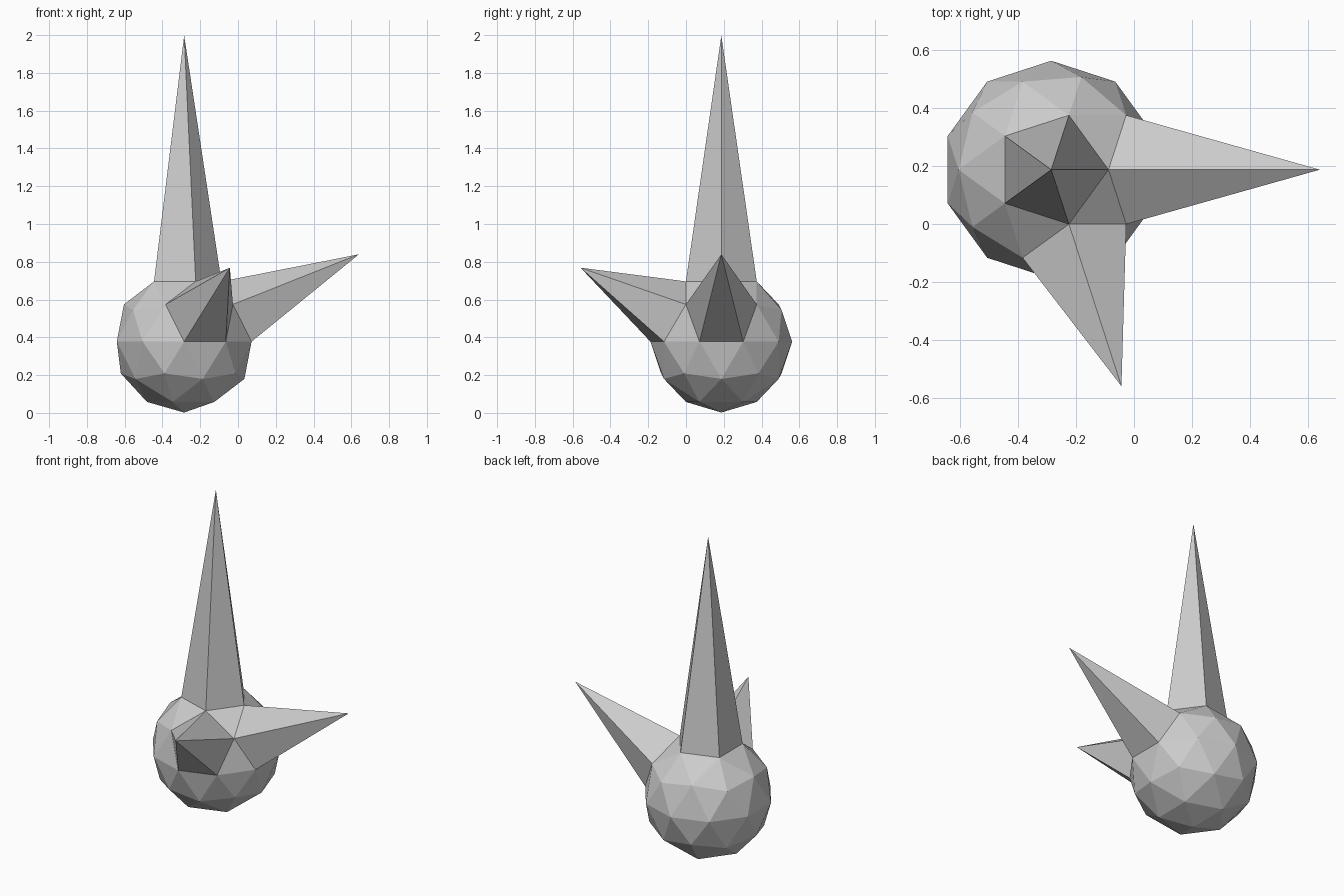
import bpy, bmesh
from mathutils import Vector

if "Cube" in bpy.data.objects:
    bpy.data.objects.remove(bpy.data.objects["Cube"])

RADIUS = 0.375
CENTRE = Vector((-0.285, 0.187, 0.377))

# Low-poly ball
bm = bmesh.new()
bmesh.ops.create_icosphere(bm, subdivisions=2, radius=RADIUS)

# Spikes: pull three five-sided vertices outward (direction, tip distance from centre)
spikes = [
    ((0, 0, 1), 1.621),
    ((0.894, 0, 0.447), 1.034),
    ((0.276, -0.851, 0.447), 0.876),
]
for direction, reach in spikes:
    d = Vector(direction).normalized()
    tip = max(bm.verts, key=lambda v: v.co.normalized().dot(d))
    tip.co = d * reach

bmesh.ops.translate(bm, verts=bm.verts, vec=CENTRE)
bmesh.ops.recalc_face_normals(bm, faces=bm.faces)
mesh = bpy.data.meshes.new("spiked_ball")
bm.to_mesh(mesh)
bm.free()
bpy.context.collection.objects.link(bpy.data.objects.new("spiked_ball", mesh))
